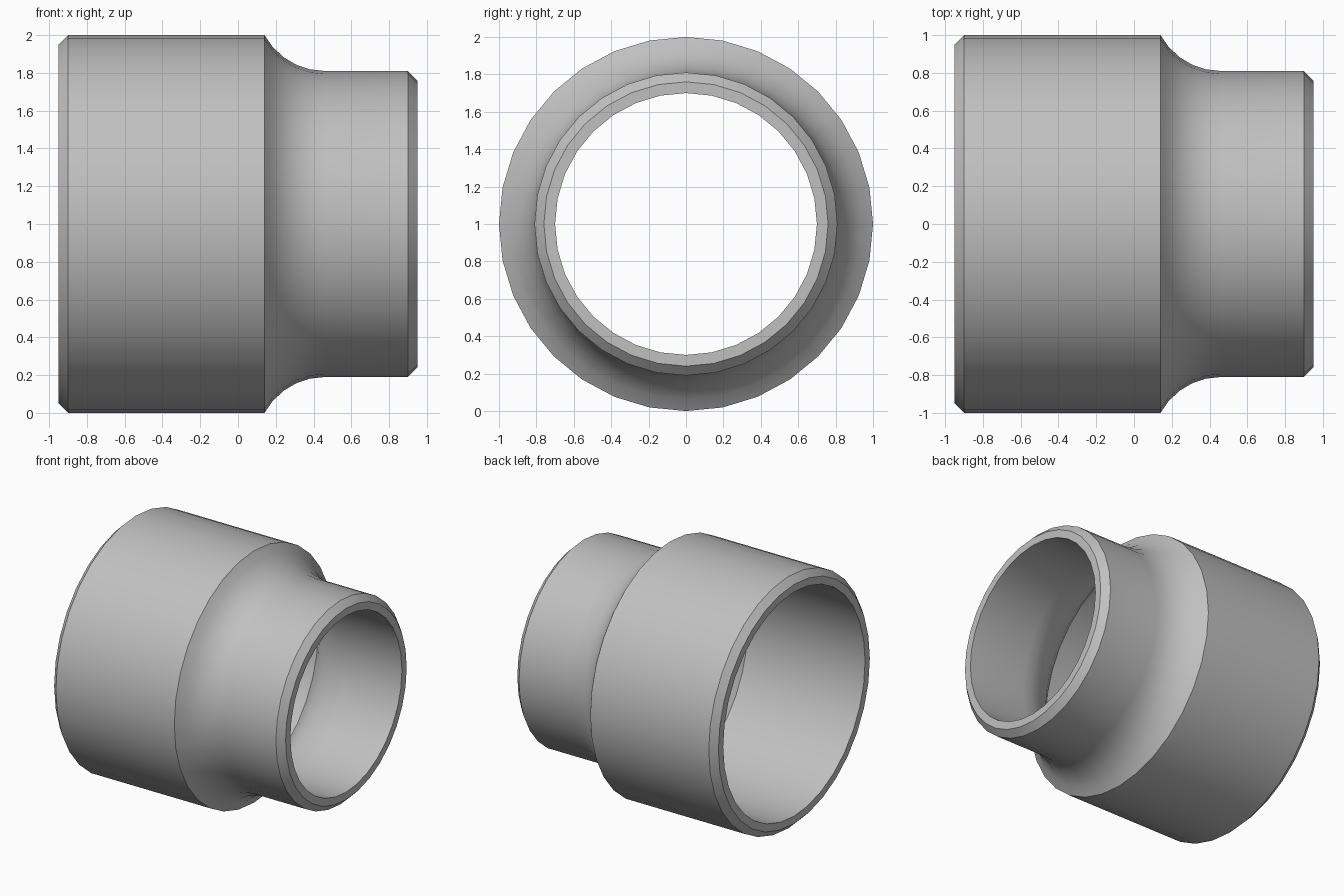
import bpy, bmesh, math
from mathutils import Vector

if "Cube" in bpy.data.objects:
    bpy.data.objects.remove(bpy.data.objects["Cube"], do_unlink=True)

SIDES = 32
WALL = 0.11
CHAMFER = 0.05
END = 0.95
BIG, SMALL = 1.0, 0.81

# Shared fillet centre: both neck curves are concentric
FILLET_X, FILLET_R = 0.46, 0.364
FILLET_Y = SMALL + FILLET_R


def fillet(radius, top, steps=5):
    """Arc from the wide radius down to its tangent with the narrow pipe."""
    sweep = math.acos((FILLET_Y - top) / radius)
    angles = [sweep * (1 - i / steps) for i in range(steps + 1)]
    return [(FILLET_X - radius * math.sin(a), FILLET_Y - radius * math.cos(a))
            for a in angles]


# Closed wall section as (position along axis, radius)
outer = [(-END, BIG - CHAMFER), (-END + CHAMFER, BIG)]
outer += fillet(FILLET_R, BIG)
outer += [(END - CHAMFER, SMALL), (END, SMALL - CHAMFER)]
inner = [(-END, BIG - WALL)]
inner += fillet(FILLET_R + WALL, BIG - WALL)
inner += [(END, SMALL - WALL)]
section = outer + inner[::-1]

# Revolve the section around the x axis
bm = bmesh.new()
verts = [bm.verts.new((x, 0, r)) for x, r in section]
edges = [bm.edges.new((v, verts[(i + 1) % len(verts)])) for i, v in enumerate(verts)]
bmesh.ops.spin(bm, geom=verts + edges, cent=(0, 0, 0), axis=(1, 0, 0),
               angle=math.tau, steps=SIDES, use_duplicate=False)
bmesh.ops.remove_doubles(bm, verts=bm.verts[:], dist=0.0005)
bmesh.ops.recalc_face_normals(bm, faces=bm.faces[:])
bmesh.ops.translate(bm, verts=bm.verts[:], vec=Vector((0, 0, BIG)))
mesh = bpy.data.meshes.new("reducer_pipe")
bm.to_mesh(mesh)
bm.free()

pipe = bpy.data.objects.new("reducer_pipe", mesh)
bpy.context.collection.objects.link(pipe)

# Plain grey metal
grey = bpy.data.materials.new("plain_grey")
grey.use_nodes = True
colour = (0.53, 0.53, 0.53, 1)
grey.diffuse_color = colour
grey.node_tree.nodes["Principled BSDF"].inputs["Base Color"].default_value = colour
mesh.materials.append(grey)

# Smooth walls with crisp chamfers and rims
bpy.ops.object.select_all(action="DESELECT")
pipe.select_set(True)
bpy.context.view_layer.objects.active = pipe
bpy.ops.object.shade_smooth_by_angle(angle=math.radians(30))
